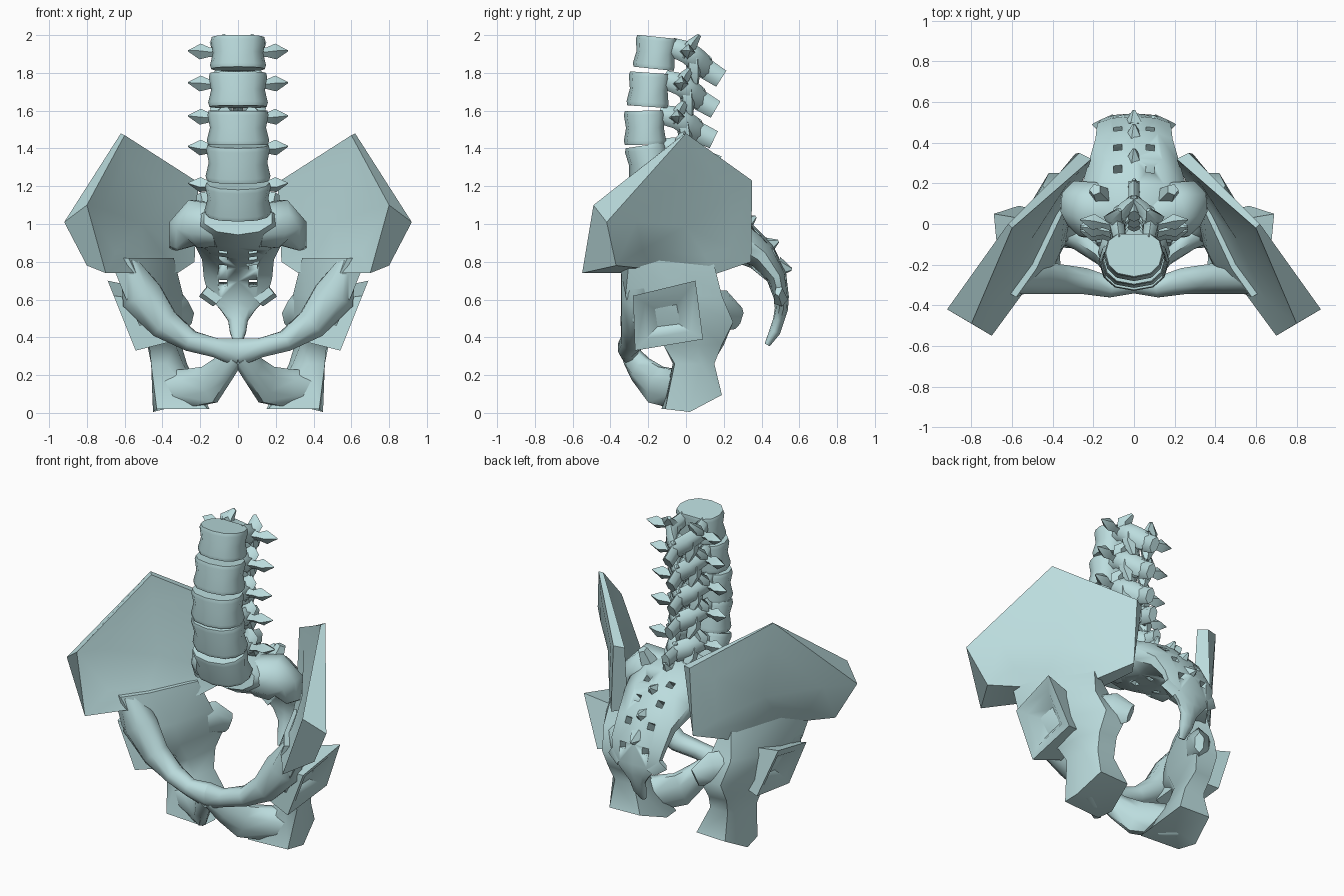
import bpy, bmesh, math
from mathutils import Vector, Matrix

if "Cube" in bpy.data.objects:
    bpy.data.objects.remove(bpy.data.objects["Cube"])

bone = bpy.data.materials.new("bone")
bone.diffuse_color = (0.50, 0.72, 0.73, 1)
bone.use_nodes = True
bone.node_tree.nodes["Principled BSDF"].inputs["Base Color"].default_value = bone.diffuse_color


def tube(pts, n=8, phase=0.5, ref=(0, 0, 1)):
    """Rings along a path; each point is x, y, z, half-width, half-height."""
    P = [Vector(p[:3]) for p in pts]
    rings = []
    for i, p in enumerate(pts):
        t = (P[min(i + 1, len(P) - 1)] - P[max(i - 1, 0)]).normalized()
        side = t.cross(Vector(ref)).normalized()
        up = side.cross(t)
        ang = [2 * math.pi * (k + phase) / n for k in range(n)]
        rings.append([P[i] + side * p[3] * math.cos(a) + up * p[4] * math.sin(a) for a in ang])
    return rings


def make(name, lofts, mirror=False, matrix=None, angle=55):
    """One object from several ring lofts with closed ends."""
    bm = bmesh.new()
    for rings in lofts:
        vs = [[bm.verts.new(c) for c in r] for r in rings]
        n = len(vs[0])
        for a, b in zip(vs, vs[1:]):
            for k in range(n):
                bm.faces.new((a[k], a[(k + 1) % n], b[(k + 1) % n], b[k]))
        for ring in (vs[0], vs[-1]):
            c = bm.verts.new(sum((v.co for v in ring), Vector()) / n)
            for k in range(n):
                bm.faces.new((c, ring[k], ring[(k + 1) % n]))
    if mirror:
        geom = bmesh.ops.duplicate(bm, geom=bm.verts[:] + bm.edges[:] + bm.faces[:])["geom"]
        for v in geom:
            if isinstance(v, bmesh.types.BMVert):
                v.co.x *= -1
    bmesh.ops.recalc_face_normals(bm, faces=bm.faces)
    if matrix:
        bm.transform(matrix)
    me = bpy.data.meshes.new(name)
    bm.to_mesh(me)
    bm.free()
    ob = bpy.data.objects.new(name, me)
    bpy.context.collection.objects.link(ob)
    me.materials.append(bone)
    bpy.ops.object.select_all(action='DESELECT')
    ob.select_set(True)
    bpy.context.view_layer.objects.active = ob
    bpy.ops.object.shade_smooth_by_angle(angle=math.radians(angle))
    return ob


# Hip wings: outer rim, inner rim, and dished centres
outer = [(.62, 0, 1.48), (.27, .35, 1.23), (.29, .345, .80), (.42, .14, .73),
         (.58, -.18, .76), (.80, -.37, .78), (.92, -.42, 1.01)]
inner = [(.60, -.02, 1.47), (.21, .32, 1.22), (.23, .26, .80), (.32, .08, .74),
         (.48, -.25, .74), (.70, -.55, .74), (.80, -.49, 1.10)]


def inset(pts, c, f):
    return [Vector(p).lerp(Vector(c), f) for p in pts]


make("hip_wings", [[inset(inner, (.56, -.05, 1.05), .35), inset(inner, (.5, -.05, 1.0), .0),
                    inset(outer, (.5, 0, 1.0), .0), inset(outer, (.55, .03, 1.02), .35)]], True, angle=40)

# Hip sockets: square rim with a sunken centre
rim = [(-.28, .62), (.05, .70), (.09, .39), (-.27, .33)]


def square(f, dx):
    out = []
    for y, z in rim:
        y, z = -.10 + (y + .10) * f, .51 + (z - .51) * f
        out.append(Vector((.61 + .4 * (z - .5) + dx, y, z)))
    return out


make("hip_sockets", [[square(.75, -.2), square(1, 0), square(.65, -.015), square(.3, -.07)]], True, angle=40)

# Seat bones: plan sections from the wing down, with a pointed spine behind
plan = [(.82, (.34, .08, .48, -.22, .58, -.36, .68, -.30, .58, -.16, .42, .14)),
        (.62, (.29, .16, .36, -.13, .48, -.32, .60, -.32, .59, -.05, .45, .19)),
        (.48, (.27, .25, .34, -.10, .42, -.27, .53, -.28, .54, .05, .42, .25)),
        (.36, (.30, .20, .33, -.03, .40, -.12, .47, -.12, .48, .06, .42, .19)),
        (.26, (.27, .14, .29, -.03, .38, -.07, .46, -.06, .46, .08, .40, .15)),
        (.05, (.20, .18, .15, -.02, .16, -.13, .43, -.11, .45, .02, .41, .19))]
sections = [[Vector((p[i], p[i + 1], z)) for i in range(0, 12, 2)] for z, p in plan]
for v in sections[-1]:
    v.z += .045 if v.y > .15 else -.03 - (.015 if v.y > 0 else 0)
make("seat_bones", [sections, tube([(.40, .10, .54, .09, .11), (.32, .2, .54, .07, .11),
                                    (.26, .28, .5, .03, .06)], 6)], True)

# Pubic arch: upper and lower branches meeting at the middle
make("pubic_arch", [
    tube([(.58, -.26, .80, .09, .05), (.51, -.26, .62, .09, .12), (.39, -.27, .47, .08, .09),
          (.25, -.28, .38, .07, .06), (.12, -.31, .345, .055, .055), (0, -.29, .32, .055, .08)]),
    tube([(.38, .0, .13, .09, .10), (.26, -.07, .13, .07, .11), (.15, -.16, .15, .05, .11),
          (.08, -.24, .23, .05, .08), (.02, -.29, .30, .05, .06)])], True)

# Sacrum and tailbone: one curved taper (half-thickness, then half-width)
X = (1, 0, 0)
spine_path = [(0, -.10, 1.03, .09, .19), (0, .02, 1.0, .13, .25), (0, .14, .97, .14, .28), (0, .27, .92, .12, .24),
              (0, .40, .83, .085, .20), (0, .48, .72, .055, .19), (0, .505, .61, .04, .16),
              (0, .505, .55, .035, .10), (0, .49, .49, .03, .055), (0, .47, .43, .03, .045),
              (0, .43, .36, .015, .02)]
sacrum = make("sacrum", [tube(spine_path, 10, 0, X)])
# Paired holes through the sacrum
cuts = []
for x in (-.08, .08):
    for y, z, s in ((.19, .95, .85), (.31, .89, .8), (.41, .81, .6), (.485, .70, .3)):
        d = Vector((0, math.cos(s), math.sin(s))) * .25
        p = Vector((x, y, z))
        cuts.append(tube([(*(p - d), .03, .028), (*(p + d), .03, .028)], 4))
cutter = make("hole_cutter", cuts)
cutter.hide_render = True
mod = sacrum.modifiers.new("holes", 'BOOLEAN')
mod.object, mod.operation, mod.solver = cutter, 'DIFFERENCE', 'EXACT'
bpy.context.view_layer.objects.active = sacrum
bpy.ops.object.modifier_apply(modifier=mod.name)
bpy.data.objects.remove(cutter)
# Back crest knobs, side wings and horns of the sacrum
make("sacrum_crest", [tube([(0, y, z, .05, .06), (0, y + .07, z + h, .008, .008)], 5)
                      for y, z, h in ((.15, 1.06, .08), (.30, .99, .05), (.42, .88, .03), (.49, .77, -.01))])
make("sacrum_wings", [tube([(.10, .04, .99, .13, .12), (.22, .07, 1.0, .15, .14), (.29, .10, .95, .12, .10),
                            (.34, .08, .87, .05, .02)]),
                      tube([(.15, .12, 1.02, .07, .07), (.19, .17, 1.16, .03, .03)], 5),
                      tube([(.10, .5, .60, .04, .05), (.17, .49, .66, .02, .06)], 5)], True)


# Lumbar vertebrae: waisted body plus a ring of processes
def vertebra(i, y, z, w, d, h, tilt, lift):
    body = []
    for dz, f in ((-h, .96), (-h * .75, 1), (0, .9), (h * .75, .98), (h, .94)):
        ring = []
        for k in range(12):
            a = 2 * math.pi * k / 12
            ring.append(Vector((w * f * math.copysign(abs(math.cos(a)) ** .8, math.cos(a)),
                                max(-d, min(.78 * d, d * math.sin(a))) * f, dz)))
        body.append(ring)
    M = Matrix.Translation((0, y, z)) @ Matrix.Rotation(math.radians(tilt), 4, 'X')
    make(f"vertebra_body_{i}", [body], matrix=M)
    M = Matrix.Translation((0, 0, lift)) @ M
    make(f"vertebra_arch_{i}", [
        tube([(.07, .07, .03, .035, .05), (.09, .16, .01, .045, .06), (.05, .22, -.03, .04, .065),
              (0, .27, -.06, .03, .06)], 6),
        tube([(.08, .14, .01, .035, .035), (.15, .15, .01, .02, .025), (.20, .16, .015, .04, .042),
              (.265, .17, .02, .003, .003)], 4, 0),
        tube([(.08, .14, -.01, .045, .04), (.10, .18, .06, .05, .03), (.07, .21, .105, .012, .012)], 5, ref=Y),
        tube([(.06, .19, -.02, .045, .04), (.065, .20, -.08, .045, .04), (.05, .22, -.15, .015, .015)], 5, ref=Y)],
        True, M)
    make(f"vertebra_spine_{i}", [tube([(0, .19, -.01, .03, .04), (0, .27, -.07, .03, .055),
                                       (0, .35, -.11, .03, .05)], 6)], matrix=M)


Y = (0, 1, 0)
for i, v in enumerate([(-.15, 1.905, .148, .125, .085, -6, .01), (-.185, 1.71, .158, .125, .09, -4, .03),
                       (-.205, 1.51, .165, .125, .09, 1, .04), (-.19, 1.325, .172, .125, .095, 9, .04),
                       (-.16, 1.135, .178, .13, .088, 18, .01)]):
    vertebra(i + 1, *v)
